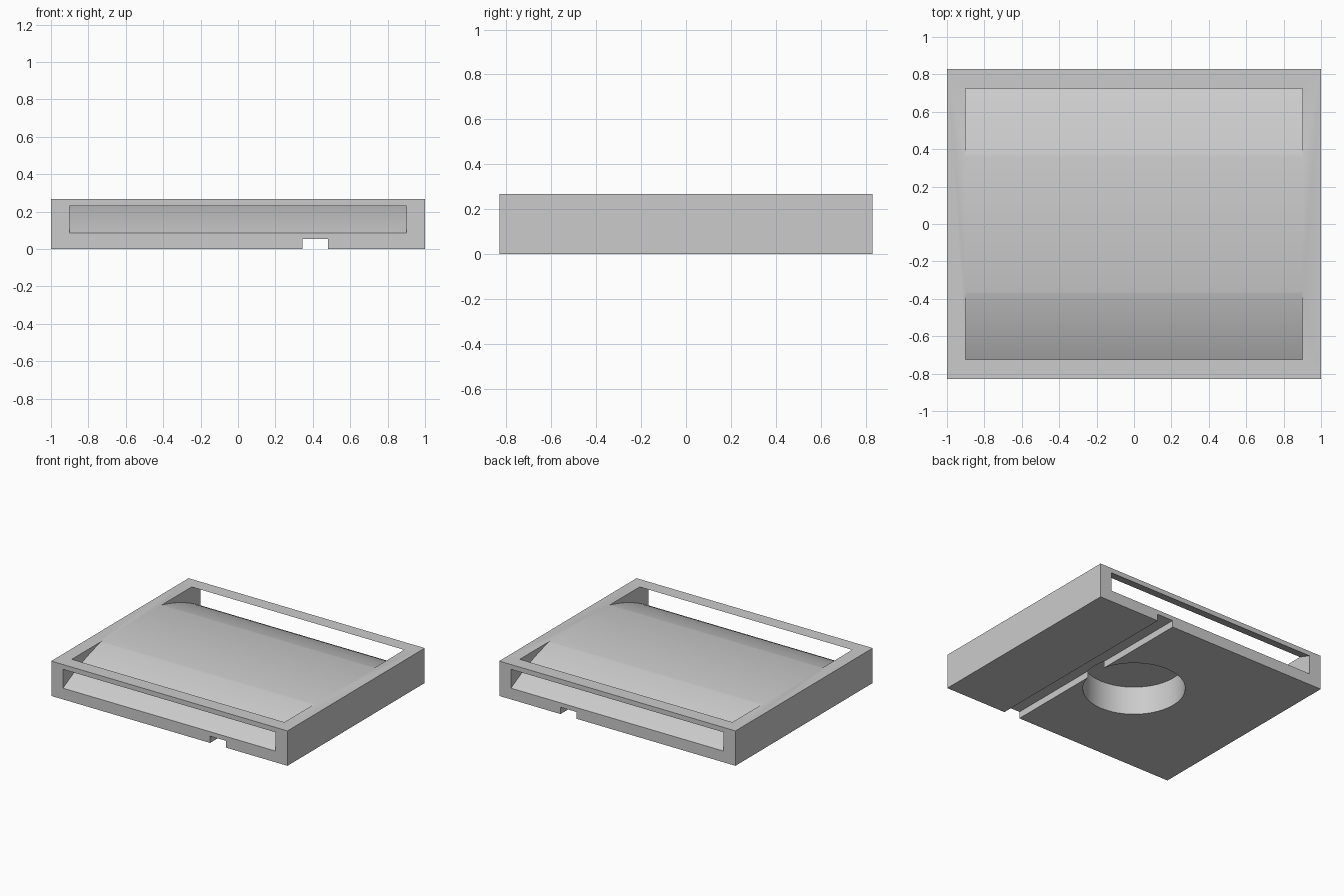
import bpy, bmesh, math
from mathutils import Matrix

cube = bpy.data.objects.get("Cube")
if cube:
    bpy.data.objects.remove(cube)

WIDTH, DEPTH, HEIGHT = 2.0, 1.66, 0.267

grey = bpy.data.materials.new("light grey")
grey.use_nodes = True
grey.diffuse_color = (0.6, 0.6, 0.6, 1)
grey.node_tree.nodes["Principled BSDF"].inputs["Base Color"].default_value = (0.6, 0.6, 0.6, 1)


def make_object(name, bm):
    mesh = bpy.data.meshes.new(name)
    bmesh.ops.recalc_face_normals(bm, faces=bm.faces)
    bm.to_mesh(mesh)
    bm.free()
    mesh.materials.append(grey)
    obj = bpy.data.objects.new(name, mesh)
    bpy.context.collection.objects.link(obj)
    return obj


def box(name, x0, x1, y0, y1, z0, z1):
    bm = bmesh.new()
    bmesh.ops.create_cube(bm, size=1)
    size = Matrix.Diagonal((x1 - x0, y1 - y0, z1 - z0, 1))
    centre = Matrix.Translation(((x0 + x1) / 2, (y0 + y1) / 2, (z0 + z1) / 2))
    bm.transform(centre @ size)
    return make_object(name, bm)


def arc(edge_z, centre_z, reach=1.0, steps=48):
    """Arched (y, z) profile that passes height edge_z at the front and back faces."""
    radius = math.hypot(DEPTH / 2, edge_z - centre_z)
    ys = [reach * (2 * i / steps - 1) for i in range(steps + 1)]
    return [(y, centre_z + math.sqrt(radius ** 2 - y * y)) for y in ys]


def arched_slot(name, half_width, lower, upper):
    bm = bmesh.new()
    profile = lower + upper[::-1]
    face = bm.faces.new([bm.verts.new((-half_width, y, z)) for y, z in profile])
    side = bmesh.ops.extrude_face_region(bm, geom=[face])["geom"]
    verts = [v for v in side if isinstance(v, bmesh.types.BMVert)]
    bmesh.ops.translate(bm, verts=verts, vec=(2 * half_width, 0, 0))
    return make_object(name, bm)


def round_recess(name, radius, z0, z1):
    bm = bmesh.new()
    bmesh.ops.create_cone(bm, cap_ends=True, segments=96, radius1=radius, radius2=radius,
                          depth=z1 - z0, matrix=Matrix.Translation((0, 0, (z0 + z1) / 2)))
    return make_object(name, bm)


# Solid block body
body = box("tray_body", -WIDTH / 2, WIDTH / 2, -DEPTH / 2, DEPTH / 2, 0, HEIGHT)

# Arched slot under the end bars, round recess below and cable channel
cutters = [
    arched_slot("slot_cutter", 0.9, arc(0.086, -1.369), arc(0.23, -1.96)),
    round_recess("recess_cutter", 0.356, -0.1, 0.217),
    box("channel_cutter", 0.345, 0.481, -1, 1, -0.1, 0.052),
]
for cutter in cutters:
    cutter.hide_render = True
    mod = body.modifiers.new(cutter.name, 'BOOLEAN')
    mod.operation = 'DIFFERENCE'
    mod.solver = 'EXACT'
    mod.object = cutter

# Bake the cuts and drop the cutters
bpy.context.view_layer.update()
graph = bpy.context.evaluated_depsgraph_get()
baked = bpy.data.meshes.new_from_object(body.evaluated_get(graph))
body.modifiers.clear()
body.data = baked
for cutter in cutters:
    bpy.data.objects.remove(cutter)
baked.materials.clear()
baked.materials.append(grey)
for poly in baked.polygons:
    poly.material_index = 0

# Smooth curves, sharp corners
bpy.ops.object.select_all(action='DESELECT')
body.select_set(True)
bpy.context.view_layer.objects.active = body
bpy.ops.object.shade_smooth_by_angle(angle=math.radians(30))
